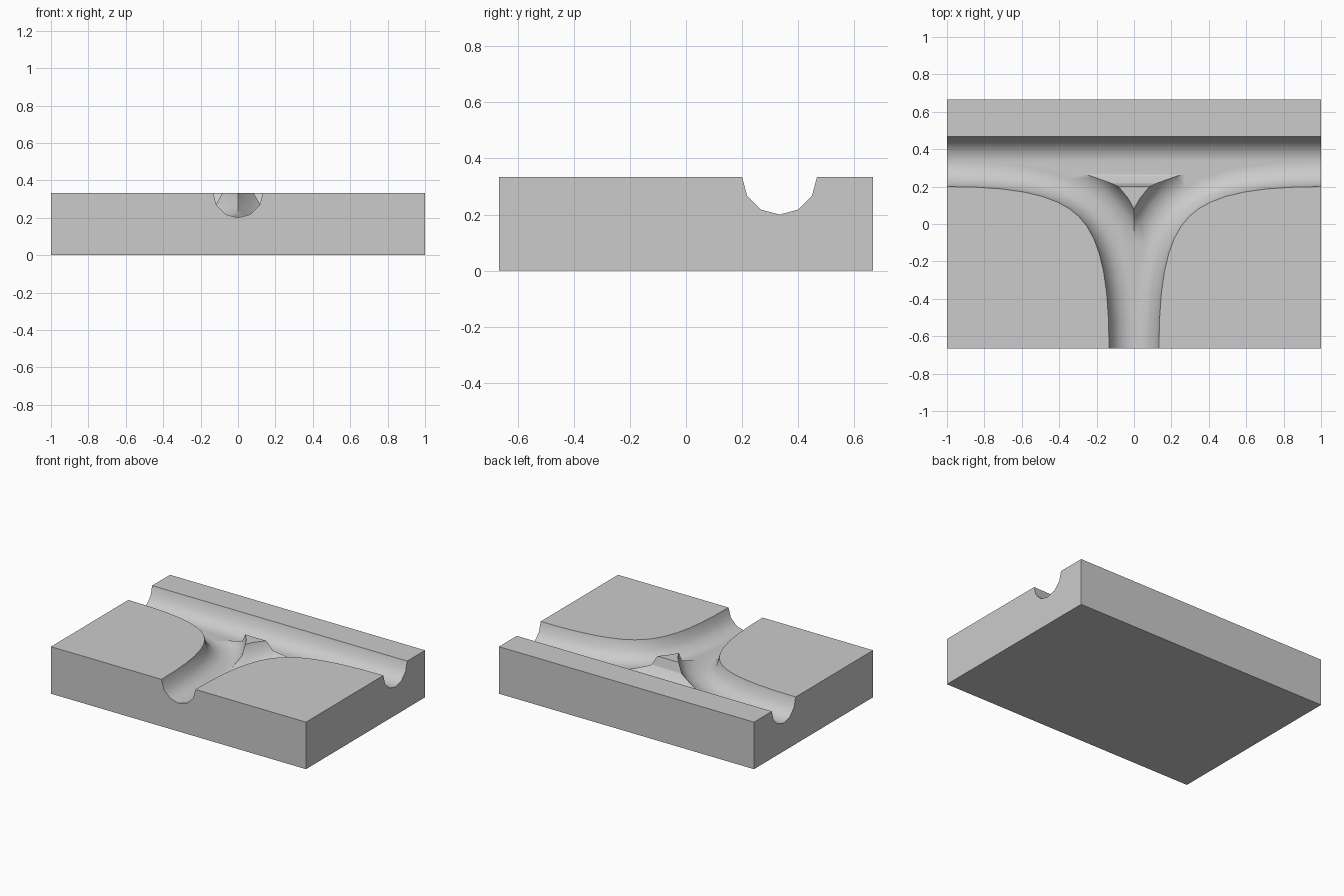
import bpy, bmesh, math
from mathutils import Vector
from mathutils.geometry import interpolate_bezier

if "Cube" in bpy.data.objects:
    bpy.data.objects.remove(bpy.data.objects["Cube"])

TOP, R, SIDES = 1 / 3, 0.1333, 12
FRONT, BACK_Y = -2 / 3, 1 / 3


def obj_from_bmesh(name, bm):
    bmesh.ops.recalc_face_normals(bm, faces=bm.faces)
    mesh = bpy.data.meshes.new(name)
    bm.to_mesh(mesh)
    bm.free()
    obj = bpy.data.objects.new(name, mesh)
    bpy.context.collection.objects.link(obj)
    return obj


def channel(name, path):
    """Sweep the half-round channel section along a flat path."""
    section = [(R * math.cos(a), R * math.sin(a))
               for a in (math.pi + math.pi * 2 * i / SIDES for i in range(SIDES // 2 + 1))]
    section = [(-R, 0.1)] + section + [(R, 0.1)]
    bm = bmesh.new()
    rings = []
    for i, p in enumerate(path):
        t = (path[min(i + 1, len(path) - 1)] - path[max(i - 1, 0)])
        if i in (0, 1):
            t = path[1] - path[0]
        elif i >= len(path) - 2:
            t = path[-1] - path[-2]
        t.normalize()
        side = Vector((t.y, -t.x, 0))
        rings.append([bm.verts.new(p + side * u + Vector((0, 0, TOP + v))) for u, v in section])
    n = len(section)
    for a, b in zip(rings, rings[1:]):
        for j in range(n):
            k = (j + 1) % n
            bm.faces.new((a[j], a[k], b[k], b[j]))
    bm.faces.new(rings[0])
    bm.faces.new(rings[-1])
    return obj_from_bmesh(name, bm)


# Base tile
bm = bmesh.new()
bmesh.ops.create_cube(bm, size=1)
for v in bm.verts:
    v.co = Vector((v.co.x * 2, v.co.y * 4 / 3, (v.co.z + 0.5) * TOP))
tile = obj_from_bmesh("river_tile", bm)

# Straight channel and two mirrored bends
cutters = [channel("straight_cutter", [Vector((-1.1, BACK_Y, 0)), Vector((1.1, BACK_Y, 0))])]
H = 0.8
for s, label in ((1, "right"), (-1, "left")):
    bend = interpolate_bezier(Vector((0, FRONT, 0)), Vector((0, FRONT + H, 0)),
                              Vector((s * (1 - H), BACK_Y, 0)), Vector((s, BACK_Y, 0)), 15)
    path = [Vector((0, FRONT - 0.1, 0))] + list(bend) + [Vector((s * 1.1, BACK_Y, 0))]
    cutters.append(channel(label + "_bend_cutter", path))

# Carve the channels
bpy.context.view_layer.objects.active = tile
tile.select_set(True)
for c in cutters:
    mod = tile.modifiers.new("carve", 'BOOLEAN')
    mod.operation, mod.solver, mod.object = 'DIFFERENCE', 'EXACT', c
    bpy.ops.object.modifier_apply(modifier=mod.name)
    bpy.data.objects.remove(c)

# Tidy and smooth the channel walls
bm = bmesh.new()
bm.from_mesh(tile.data)
bmesh.ops.remove_doubles(bm, verts=bm.verts, dist=0.0005)
bm.to_mesh(tile.data)
bm.free()
bpy.ops.object.select_all(action='DESELECT')
tile.select_set(True)
bpy.ops.object.shade_smooth_by_angle(angle=math.radians(40))
